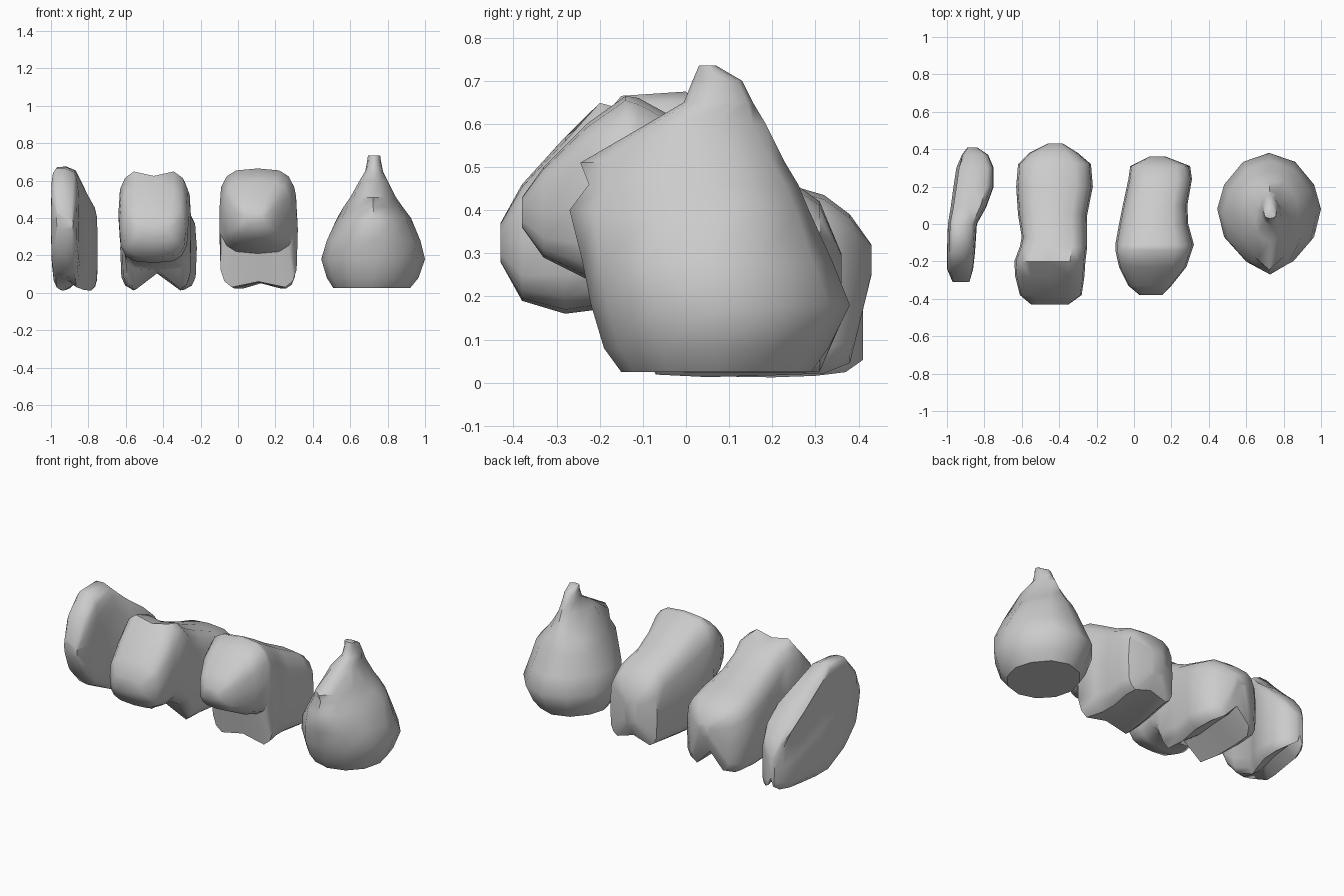
import bpy, bmesh, math

if "Cube" in bpy.data.objects:
    bpy.data.objects.remove(bpy.data.objects["Cube"])

grey = bpy.data.materials.new("plain_grey")
grey.diffuse_color = (0.6, 0.6, 0.6, 1)
grey.use_nodes = True
grey.node_tree.nodes["Principled BSDF"].inputs["Base Color"].default_value = grey.diffuse_color


def power(v, p):
    return math.copysign(abs(v) ** p, v)


def finish(name, rings):
    """Skin closed rings of points into one smooth solid."""
    bm = bmesh.new()
    loops = [[bm.verts.new(p) for p in ring] for ring in rings]
    n = len(loops[0])
    for a, b in zip(loops, loops[1:]):
        for i in range(n):
            j = (i + 1) % n
            bm.faces.new((a[i], a[j], b[j], b[i]))
    bm.faces.new(loops[0])
    bm.faces.new(loops[-1])
    bmesh.ops.recalc_face_normals(bm, faces=bm.faces)
    me = bpy.data.meshes.new(name)
    bm.to_mesh(me)
    bm.free()
    ob = bpy.data.objects.new(name, me)
    bpy.context.collection.objects.link(ob)
    me.materials.append(grey)
    bpy.context.view_layer.objects.active = ob
    ob.select_set(True)
    bpy.ops.object.shade_smooth_by_angle(angle=math.radians(50))
    ob.select_set(False)


def crouching(name, slices, arch, ears=0.0, groove=0.0, lean=0.0, p=0.6, n=16):
    """Slices along y: (y, left, right, bottom, top); arch hollows the belly."""
    rings = []
    for y, x0, x1, z0, z1 in slices:
        ring = []
        for k in range(n):
            t = 2 * math.pi * k / n
            c, s = math.cos(t), math.sin(t)
            q = p if s > 0 or z0 > 0.12 else 0.4
            x = (x0 + x1) / 2 + (x1 - x0) / 2 * power(c, q)
            z = (z0 + z1) / 2 + (z1 - z0) / 2 * power(s, q)
            if s < -0.99 and z0 < 0.06:             # belly between the legs
                z += arch
            if s > 0.95 and -0.25 < y < -0.1:       # dip between the ears
                z -= ears
            if s > 0.2 and y < 0.15:                # top sloping to the right
                z -= lean * (1 + c) / 2
            if k == 7 and -0.1 < y < 0.35:          # crease along the left side
                x += groove
            ring.append((x, y, z))
        rings.append(ring)
    finish(name, rings)


# narrow figure at the left
crouching("narrow_figure", [
    (-.31, -.97, -.88, .34, .44), (-.24, -1.0, -.86, .20, .58),
    (-.15, -1.0, -.85, .10, .69), (.00, -.995, -.84, .02, .70),
    (.09, -.98, -.79, .005, .61), (.20, -.965, -.75, .005, .49),
    (.30, -.95, -.75, .01, .40), (.37, -.92, -.78, .02, .32),
    (.41, -.89, -.84, .05, .24)], 0.05, groove=0.03, lean=0.05, p=0.45)

# large eared figure
crouching("eared_figure", [
    (-.43, -.55, -.35, .28, .37), (-.38, -.61, -.28, .19, .46),
    (-.28, -.635, -.265, .16, .57), (-.20, -.64, -.26, .17, .66),
    (-.12, -.61, -.25, .12, .64), (-.07, -.60, -.25, .01, .59),
    (.05, -.62, -.25, .005, .53), (.20, -.63, -.22, .01, .47),
    (.32, -.62, -.23, .015, .435), (.38, -.56, -.30, .04, .39),
    (.43, -.46, -.38, .25, .32)], 0.10, ears=0.035)

# rounded figure with a pointed face
crouching("rounded_figure", [
    (-.38, .03, .15, .36, .43), (-.33, -.03, .20, .29, .50),
    (-.23, -.08, .28, .24, .60), (-.14, -.10, .31, .21, .665),
    (-.11, -.10, .32, .02, .66), (0, -.08, .29, .015, .60),
    (.10, -.06, .285, .015, .54), (.24, -.03, .31, .015, .47),
    (.31, -.02, .30, .02, .42), (.36, .08, .17, .14, .30)], 0.04)

# hooded pear-shaped figure: slices along z (z, left, right, front, back, front pointedness)
rings = []
for z, x0, x1, y0, y1, p in [
        (.025, .51, .92, -.15, .29, 1), (.08, .475, .965, -.19, .33, 1),
        (.18, .445, 1.0, -.22, .38, 1), (.28, .475, .975, -.24, .34, 1.0),
        (.40, .53, .925, -.27, .285, 1.2), (.46, .565, .88, -.225, .26, 1.2),
        (.51, .60, .845, -.245, .23, 1.5), (.60, .65, .80, -.09, .185, 1.2),
        (.65, .68, .775, -.005, .155, 1), (.70, .69, .765, .015, .13, 1),
        (.735, .695, .76, .03, .07, 1)]:
    cy = (y0 + y1) / 2 if p < 1.1 else y1 - .19
    ring = []
    for k in range(12):
        t = 2 * math.pi * k / 12
        c, s = math.cos(t), math.sin(t)
        x = (x0 + x1) / 2 + (x1 - x0) / 2 * c
        y = cy + (y1 - cy) * s ** 1.2 if s > 0 else cy + (cy - y0) * power(s, p)
        ring.append((x, y, z))
    rings.append(ring)
finish("hooded_figure", rings)
